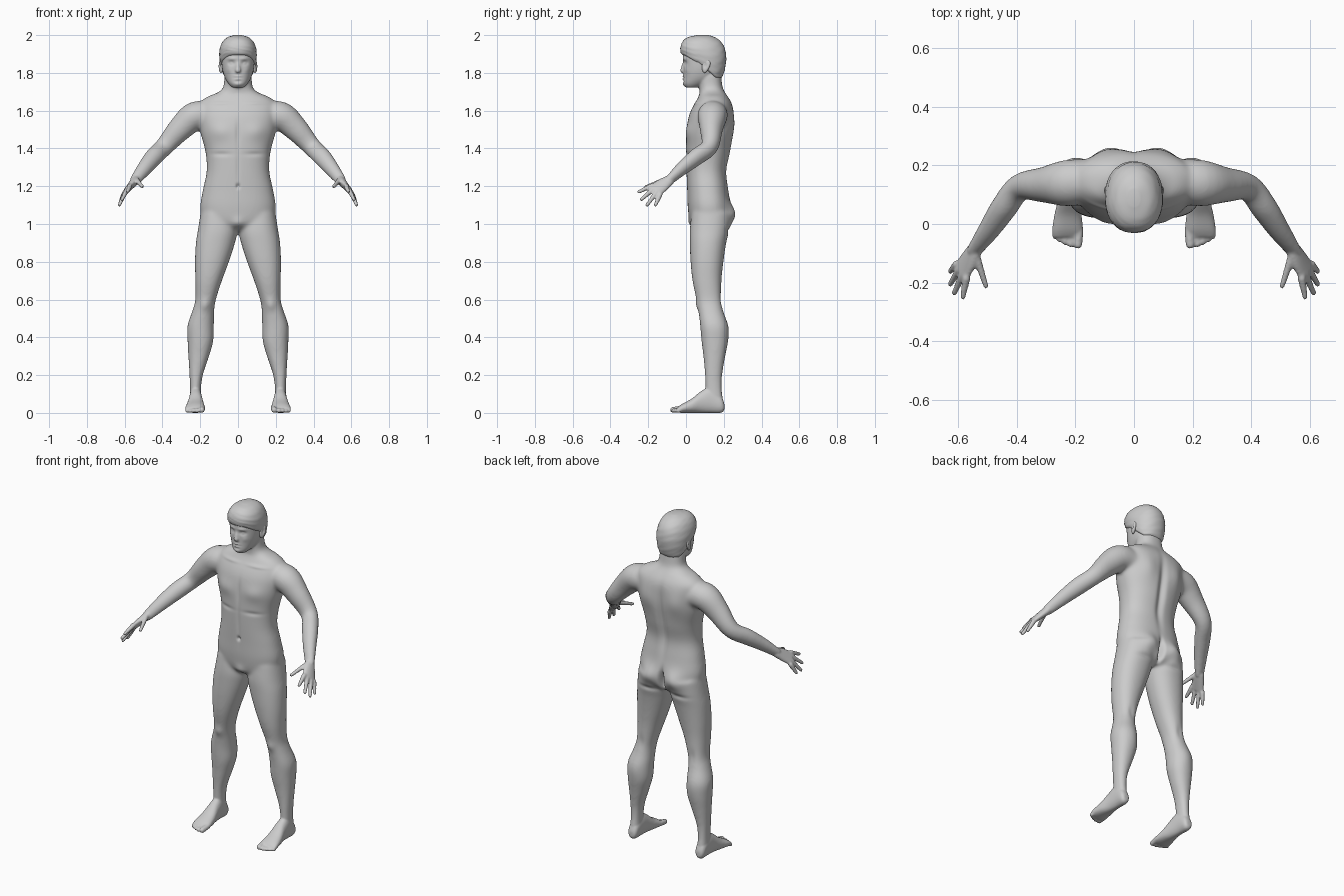
import bpy, bmesh, math
from mathutils import Vector

old = bpy.data.objects.get("Cube")
if old:
    bpy.data.objects.remove(old, do_unlink=True)

clay = bpy.data.materials.new("plain_grey")
clay.use_nodes = True
clay.diffuse_color = (0.6, 0.6, 0.6, 1)
clay.node_tree.nodes["Principled BSDF"].inputs["Base Color"].default_value = clay.diffuse_color


# ---- helpers ----
def refine(rows, steps=5):
    """Pass a smooth curve through rows of numbers."""
    out = []
    last = len(rows) - 1
    for i in range(last):
        a, b, c, d = (rows[max(0, min(last, i + k))] for k in (-1, 0, 1, 2))
        for s in range(steps):
            t = s / steps
            out.append([q + t / 2 * (r - p + t * (2 * p - 5 * q + 4 * r - w + t * (3 * (q - r) + w - p)))
                        for p, q, r, w in zip(a, b, c, d)])
    return out + [list(rows[-1])]


def skin_rings(bm, rings):
    loops = [[bm.verts.new(p) for p in ring] for ring in rings]
    for a, b in zip(loops, loops[1:]):
        for i in range(len(a)):
            bm.faces.new((a[i - 1], a[i], b[i], b[i - 1]))
    bm.faces.new(loops[0])
    bm.faces.new(loops[-1])


def oval(power, count=40):
    for i in range(count):
        a = math.tau * i / count
        c, s = math.cos(a), math.sin(a)
        yield (math.copysign(abs(c) ** (2 / power), c),
               math.copysign(abs(s) ** (2 / power), s))


def column(bm, rows, side=1, along_y=False, power=2.2):
    """Rows: level, low and high x, low and high of the other axis."""
    rings = []
    for level, x0, x1, v0, v1 in refine(rows):
        ring = []
        for c, s in oval(power):
            x = side * ((x0 + x1) / 2 + c * (x1 - x0) / 2)
            v = (v0 + v1) / 2 + s * (v1 - v0) / 2
            ring.append((x, level, v) if along_y else (x, v, level))
        rings.append(ring)
    skin_rings(bm, rings)


def tube(bm, rows, side=1, across=(0, 1, 0)):
    """Rows: x, y, z, radius across, radius through; ends are rounded."""
    path = refine(rows)
    pts = [Vector(p[:3]) for p in path]
    start, end = (pts[0] - pts[1]).normalized(), (pts[-1] - pts[-2]).normalized()
    sections = [(p, q[3], q[4]) for p, q in zip(pts, path)]
    for k, f in ((0.5, 0.87), (0.85, 0.5)):
        for j, way in ((0, start), (-1, end)):
            ru, rv = path[j][3:]
            cap = (pts[j] + way * rv * k, ru * f, rv * f)
            sections.insert(0 if j == 0 else len(sections), cap)
    rings = []
    for i, (p, ru, rv) in enumerate(sections):
        t = (sections[min(i + 1, len(sections) - 1)][0] - sections[max(i - 1, 0)][0]).normalized()
        u = Vector(across)
        u = (u - t * u.dot(t)).normalized()
        v = t.cross(u)
        ring = [p + u * ru * c + v * rv * s for c, s in oval(2, 24)]
        rings.append([(side * q.x, q.y, q.z) for q in ring])
    skin_rings(bm, rings)


def make_object(bm, name):
    bmesh.ops.recalc_face_normals(bm, faces=bm.faces)
    mesh = bpy.data.meshes.new(name)
    bm.to_mesh(mesh)
    bm.free()
    mesh.materials.append(clay)
    mesh.shade_smooth()
    obj = bpy.data.objects.new(name, mesh)
    bpy.context.scene.collection.objects.link(obj)
    return obj


def fuse(bm, voxel, passes):
    """Melt overlapping parts into one smooth skin."""
    obj = make_object(bm, "fuse_helper")
    mod = obj.modifiers.new("Remesh", 'REMESH')
    mod.mode, mod.voxel_size = 'VOXEL', voxel
    mod = obj.modifiers.new("Smooth", 'SMOOTH')
    mod.factor, mod.iterations = 0.5, passes
    graph = bpy.context.evaluated_depsgraph_get()
    mesh = bpy.data.meshes.new_from_object(obj.evaluated_get(graph))
    bpy.data.objects.remove(obj, do_unlink=True)
    out = bmesh.new()
    out.from_mesh(mesh)
    bpy.data.meshes.remove(mesh)
    return out


# ---- torso, arms and legs ----
torso = [(.965, .07, .07, .2), (1, .17, .025, .23), (1.08, .2, .01, .238), (1.18, .186, .006, .225),
         (1.28, .166, .002, .215), (1.38, .172, 0, .235), (1.48, .198, .002, .25),
         (1.56, .21, .012, .252), (1.61, .21, .03, .25), (1.645, .2, .05, .24),
         (1.675, .16, .066, .222), (1.695, .11, .072, .208), (1.725, .078, .068, .194),
         (1.8, .072, .06, .185)]
leg = [(1.06, .02, .198, .03, .23), (.97, .004, .212, .02, .228), (.9, .016, .223, .02, .213),
       (.8, .048, .228, .024, .198), (.7, .085, .226, .034, .188), (.6, .117, .226, .055, .188),
       (.54, .126, .242, .066, .197), (.46, .128, .268, .075, .221), (.38, .131, .267, .082, .222),
       (.3, .153, .263, .092, .208), (.2, .186, .257, .1, .192), (.12, .196, .254, .103, .191),
       (.05, .194, .256, .1, .2)]
arm = [(.13, .15, 1.57, .07, .07), (.225, .14, 1.572, .08, .077), (.305, .134, 1.505, .062, .066),
       (.39, .125, 1.41, .046, .05), (.445, .055, 1.355, .044, .049), (.495, -.02, 1.295, .036, .041),
       (.545, -.09, 1.23, .024, .031)]
core = bmesh.new()
column(core, [(z, -w, w, y0, y1) for z, w, y0, y1 in torso], power=2.3)
for side in (1, -1):
    column(core, leg, side)
    tube(core, arm, side)
skin = fuse(core, 0.008, 14)

# ---- hands and feet ----
spread = (.033, .05, -.045)
palm = [(.545, -.09, 1.23, .03, .023), (.562, -.12, 1.21, .038, .02), (.588, -.16, 1.18, .044, .015)]
fingers = [((.572, -.184, 1.202), (.585, -.25, 1.17)), ((.585, -.172, 1.186), (.614, -.236, 1.13)),
           ((.597, -.155, 1.17), (.628, -.206, 1.1)), ((.606, -.137, 1.155), (.628, -.162, 1.1)),
           ((.538, -.112, 1.235), (.506, -.212, 1.197))]
foot = [(.203, .208, .242, .015, .05), (.185, .196, .254, 0, .09), (.13, .192, .257, 0, .135),
        (.08, .187, .261, 0, .115), (.03, .179, .272, 0, .075), (-.02, .174, .28, 0, .048),
        (-.045, .178, .278, .002, .03)]
toes = [(.192, -.07, .0155), (.217, -.069, .0115), (.236, -.062, .011), (.254, -.053, .0105), (.27, -.042, .01)]
for side in (1, -1):
    tube(skin, palm, side, spread)
    for root, tip in fingers:
        tube(skin, [(*root, .013, .014), (*tip, .0095, .009)], side, spread)
    column(skin, foot, side, along_y=True)
    for x, tip, r in toes:
        tube(skin, [(x - .004, -.02, r + .008, r, r), (x, tip, r, r, r)], side, (1, 0, 0))

# ---- head and nose ----
head = [(1.722, .03, 0, .06), (1.742, .05, -.014, .11), (1.775, .07, -.014, .165), (1.82, .083, -.014, .185),
        (1.88, .089, -.016, .2), (1.93, .088, -.014, .2), (1.965, .065, .015, .17), (1.98, .03, .06, .13)]
column(skin, [(z, -w, w, y0, y1) for z, w, y0, y1 in head])
tube(skin, [(0, 0, 1.868, .009, .012), (0, -.012, 1.835, .011, .012), (0, -.018, 1.812, .016, .013)],
     across=(1, 0, 0))
skin = fuse(skin, 0.0055, 4)

# ---- surface modelling: x, z, spread in x and z, push outward ----
front = {"pectoral": (.1, 1.49, .06, .045, .01), "sternum": (0, 1.48, .012, .07, -.006),
         "clavicle": (.09, 1.64, .06, .009, .005), "midline": (0, 1.3, .01, .1, -.004),
         "navel": (0, 1.2, .009, .012, -.012), "rib_edge": (.09, 1.37, .05, .012, -.005),
         "groin": (0, 1.0, .03, .03, .01), "kneecap": (.172, .57, .025, .03, .008),
         "eye_socket": (.036, 1.852, .017, .011, -.012), "eyelid": (.036, 1.851, .009, .006, .007),
         "brow": (.035, 1.875, .025, .007, .005), "cheek": (.05, 1.815, .015, .015, .004),
         "upper_lip": (0, 1.781, .017, .004, .006), "mouth": (0, 1.774, .02, .0025, -.005),
         "lower_lip": (0, 1.767, .015, .004, .006), "chin_crease": (0, 1.755, .018, .005, -.004),
         "chin": (0, 1.738, .018, .01, .004)}
back = {"spine": (0, 1.4, .022, .17, -.018), "shoulder_blade": (.1, 1.53, .055, .07, .012),
        "buttock": (.085, 1.05, .055, .055, .03), "cleft": (0, 1.03, .013, .055, -.045),
        "buttock_fold": (.1, .965, .06, .014, -.007), "knee_hollow": (.172, .6, .02, .04, -.005),
        "calf": (.19, .44, .04, .06, .004)}
skin.normal_update()
for v in skin.verts:
    x, z = abs(v.co.x), v.co.z
    if x < .32 and z > .3:
        push = 0
        for cx, cz, rx, rz, d in (front if v.normal.y < 0 else back).values():
            e = ((x - cx) / rx) ** 2 + ((z - cz) / rz) ** 2
            if e < 9:
                push += d * math.exp(-e)
        v.co.y += push * v.normal.y
    v.co.z = max(v.co.z, 0)
make_object(skin, "body")

# ---- hair cap with a slanted lower edge ----
hair = bmesh.new()
cap = [(0, .083, -.012, .186), (.06, .092, -.024, .196), (.25, .098, -.03, .208), (.5, .098, -.027, .213),
       (.75, .084, -.012, .2), (.92, .058, .015, .165), (1, .02, .06, .12)]
column(hair, [(z, -w, w, y0, y1) for z, w, y0, y1 in cap])
for v in hair.verts:
    x, y, t = v.co
    blend = max(0, min(1, (y - .07) / .09))
    edge = 1.893 - .04 * max(0, min(1, (y + .01) / .07)) - .08 * blend
    lump = 1 + .012 * math.sin(70 * x + 40 * t) * math.sin(60 * y + 9 * t)
    v.co = (x * lump, .09 + (y - .09) * lump, edge + t * (2 - edge))
make_object(hair, "hair")

# ---- ears ----
for side, name in ((1, "left_ear"), (-1, "right_ear")):
    ear = bmesh.new()
    bmesh.ops.create_uvsphere(ear, u_segments=28, v_segments=20, radius=1)
    for v in ear.verts:
        x, y, z = v.co
        hollow = .6 * math.exp(-((y + .15) ** 2 + (z - .1) ** 2) * 5) if x > 0 else 0
        v.co = (side * (.09 + .012 * (x - hollow) + .005 * y), .105 + .021 * y * (1 + .25 * z) + .007 * z,
                1.835 + .035 * z)
    make_object(ear, name)
